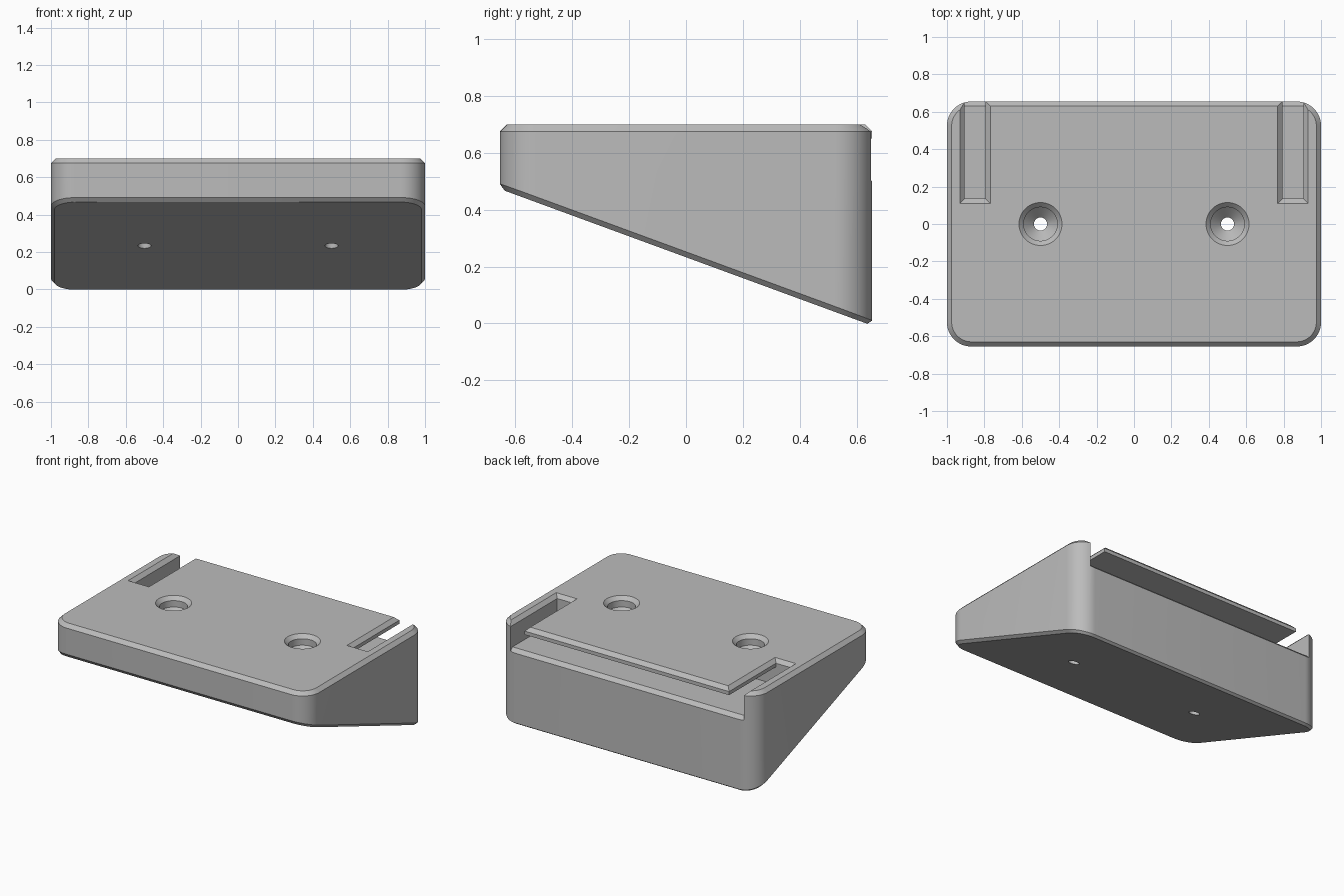
import bpy, bmesh, math
from mathutils import Vector

cube = bpy.data.objects.get("Cube")
if cube:
    bpy.data.objects.remove(cube, do_unlink=True)

grey = bpy.data.materials.new("plain grey")
grey.use_nodes = True
grey.diffuse_color = (0.5, 0.5, 0.5, 1)
grey.node_tree.nodes["Principled BSDF"].inputs["Base Color"].default_value = (0.5, 0.5, 0.5, 1)

HX, HY, TOP, R, CH = 1.0, 0.655, 0.70, 0.13, 0.025
SLOPE = math.atan(0.367)


def loft(name, rings):
    """Solid made by joining equal-length rings of points, capped at both ends."""
    bm = bmesh.new()
    loops = [[bm.verts.new(p) for p in ring] for ring in rings]
    n = len(loops[0])
    for a, b in zip(loops, loops[1:]):
        for i in range(n):
            j = (i + 1) % n
            bm.faces.new((a[i], a[j], b[j], b[i]))
    bm.faces.new(loops[0][::-1])
    bm.faces.new(loops[-1])
    bmesh.ops.recalc_face_normals(bm, faces=bm.faces)
    return finish(name, bm)


def finish(name, bm):
    mesh = bpy.data.meshes.new(name)
    bm.to_mesh(mesh)
    bm.free()
    mesh.materials.append(grey)
    ob = bpy.data.objects.new(name, mesh)
    bpy.context.collection.objects.link(ob)
    return ob


def rounded(z, inset=0.0, seg=12):
    pts = []
    for k, (sx, sy) in enumerate(((1, 1), (-1, 1), (-1, -1), (1, -1))):
        for i in range(seg + 1):
            a = math.pi / 2 * (k + i / seg)
            pts.append((sx * (HX - R) + (R - inset) * math.cos(a),
                        sy * (HY - R) + (R - inset) * math.sin(a), z))
    return pts


def circle(x, r, z, n=48):
    return [(x + r * math.cos(math.tau * i / n), r * math.sin(math.tau * i / n), z)
            for i in range(n)]


def rect(x0, x1, y0, y1, z):
    return [(x0, y0, z), (x1, y0, z), (x1, y1, z), (x0, y1, z)]


# Wedge body: rounded block with chamfered top, sliced by the sloping underside
body = loft("wedge_body", [rounded(-0.3), rounded(TOP - CH), rounded(TOP, CH)])
bm = bmesh.new()
bm.from_mesh(body.data)
normal = Vector((0, -math.sin(SLOPE), -math.cos(SLOPE)))
cut = bmesh.ops.bisect_plane(bm, geom=bm.verts[:] + bm.edges[:] + bm.faces[:],
                             plane_co=(0, 0.635, 0), plane_no=normal, clear_outer=True)
rim = [e for e in cut["geom_cut"] if isinstance(e, bmesh.types.BMEdge)]
bmesh.ops.contextual_create(bm, geom=rim)
bmesh.ops.recalc_face_normals(bm, faces=bm.faces)
bmesh.ops.bevel(bm, geom=rim, offset=0.018, segments=1, affect='EDGES', clamp_overlap=False)
bm.to_mesh(body.data)
bm.free()

cutters = []
# Wide slot under the rail plate, with a chamfered lip at the back
FLOOR, UNDER, FRONT, SIDE = 0.525, 0.65, 0.135, 0.905
profile = [(FRONT, FLOOR), (HY - CH, FLOOR), (HY + 0.1, FLOOR - CH - 0.1),
           (HY + 0.1, UNDER), (FRONT, UNDER)]
cutters.append(loft("slot_cutter", [[(x, y, z) for y, z in profile] for x in (-SIDE, SIDE)]))

for side in (-1, 1):
    # Open groove beside the rail plate, flared at the top
    a, b = sorted((side * 0.793, side * SIDE))
    rings = [rect(a - d, b + d, FRONT - d, 0.8, z)
             for d, z in ((0, 0.6), (0, TOP - CH), (0.05, TOP - CH + 0.05))]
    cutters.append(loft("groove_cutter", rings))
    # Countersunk screw hole
    x = side * 0.5
    steps = ((0.035, -0.2), (0.035, 0.575), (0.09, 0.63), (0.09, TOP - CH), (0.14, TOP + CH))
    cutters.append(loft("screw_hole_cutter", [circle(x, r, z) for r, z in steps]))

bpy.context.view_layer.objects.active = body
for c in cutters:
    c.hide_render = True
    mod = body.modifiers.new("cut", 'BOOLEAN')
    mod.operation, mod.solver, mod.object = 'DIFFERENCE', 'EXACT', c
    bpy.ops.object.modifier_apply(modifier=mod.name)
    bpy.data.objects.remove(c, do_unlink=True)

bpy.ops.object.select_all(action='DESELECT')
body.select_set(True)
bpy.ops.object.shade_smooth_by_angle(angle=math.radians(25))
